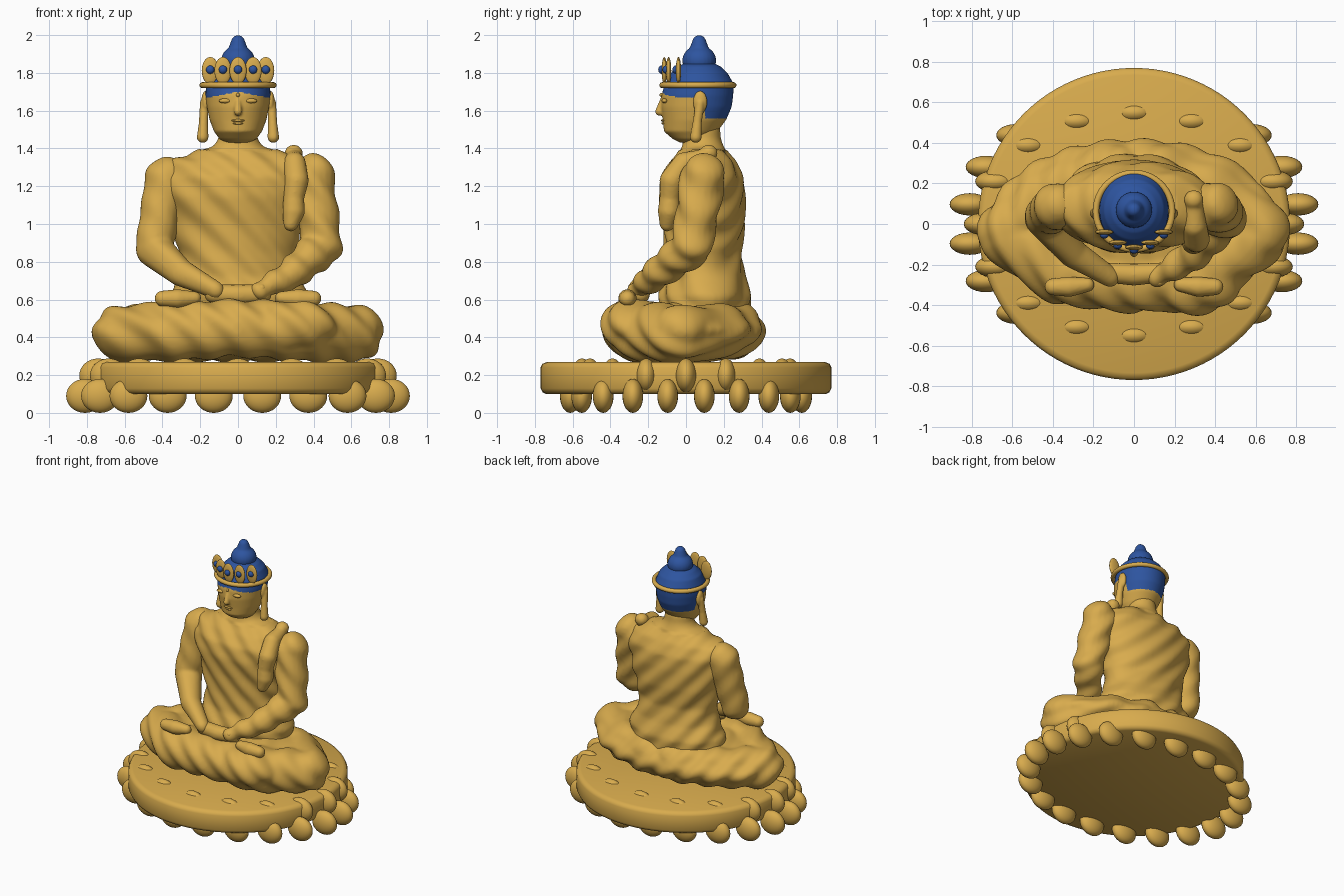
import bpy, bmesh, math
from mathutils import Matrix, Vector

if "Cube" in bpy.data.objects:
    bpy.data.objects.remove(bpy.data.objects["Cube"], do_unlink=True)


def material(name, rgb):
    m = bpy.data.materials.new(name)
    m.use_nodes = True
    m.diffuse_color = (*rgb, 1)
    m.node_tree.nodes["Principled BSDF"].inputs["Base Color"].default_value = (*rgb, 1)
    return m


gold = material("gold", (0.69, 0.41, 0.075))
blue = material("blue", (0.027, 0.09, 0.35))


# ---- shape helpers ----
def blob(bm, loc, radii, seg=24):
    mat = Matrix.Translation(loc) @ Matrix.Diagonal((*radii, 1))
    bmesh.ops.create_uvsphere(bm, u_segments=seg, v_segments=seg * 2 // 3, radius=1, matrix=mat)


def limb(bm, joints):
    """Chain of tapered capsules through (x, y, z, radius) joints."""
    for a, b in zip(joints, joints[1:]):
        tmp = bmesh.new()
        for x, y, z, r in (a, b):
            blob(tmp, (x, y, z), (r, r, r), 18)
        pts = [bm.verts.new(v.co) for v in tmp.verts]
        tmp.free()
        hull = bmesh.ops.convex_hull(bm, input=pts)
        spare = {e for e in hull["geom_interior"] + hull["geom_unused"]
                 if isinstance(e, bmesh.types.BMVert)}
        bmesh.ops.delete(bm, geom=list(spare), context="VERTS")


def loft(bm, rings, seg=48):
    """Closed stack of ellipses given as (z, rx, ry, centre y)."""
    loops = []
    for z, rx, ry, cy in rings:
        turn = [math.tau * i / seg for i in range(seg)]
        loops.append([bm.verts.new((rx * math.cos(t), cy + ry * math.sin(t), z)) for t in turn])
    for lo, hi in zip(loops, loops[1:]):
        for i in range(seg):
            j = (i + 1) % seg
            bm.faces.new((lo[i], lo[j], hi[j], hi[i]))
    bm.faces.new(loops[0][::-1])
    bm.faces.new(loops[-1])


def shade(obj):
    bpy.ops.object.select_all(action="DESELECT")
    obj.select_set(True)
    bpy.context.view_layer.objects.active = obj
    bpy.ops.object.shade_smooth_by_angle(angle=math.radians(50))


def finish(name, bm, mat):
    bmesh.ops.recalc_face_normals(bm, faces=bm.faces[:])
    mesh = bpy.data.meshes.new(name)
    bm.to_mesh(mesh)
    bm.free()
    obj = bpy.data.objects.new(name, mesh)
    bpy.context.collection.objects.link(obj)
    mesh.materials.append(mat)
    shade(obj)
    return obj


def fuse(name, bm, mat, voxel=0.015, rounds=6, fold=0.0):
    """Merge the pieces into one skin, then press diagonal cloth folds into it."""
    obj = finish(name, bm, mat)
    rem = obj.modifiers.new("merge", "REMESH")
    rem.mode = "VOXEL"
    rem.voxel_size = voxel
    soft = obj.modifiers.new("soften", "SMOOTH")
    soft.factor = 0.5
    soft.iterations = rounds
    bpy.context.view_layer.update()
    mesh = bpy.data.meshes.new_from_object(obj.evaluated_get(bpy.context.evaluated_depsgraph_get()))
    obj.modifiers.clear()
    obj.data = mesh
    mesh.name = name
    if fold:
        across = Vector((0.7, 0.25, 0.7))
        moves = [v.normal * fold * math.sin(46 * v.co.dot(across)) for v in mesh.vertices]
        for v, move in zip(mesh.vertices, moves):
            if v.co.z < 1.39:
                v.co += move
    shade(obj)
    return obj


def mirrored(joints):
    return [(-x, y, z, r) for x, y, z, r in joints]


# ---- lotus base ----
bm = bmesh.new()
loft(bm, [(z, r, r, 0) for z, r in
          ((0.10, 0.74), (0.11, 0.76), (0.13, 0.77), (0.24, 0.77), (0.26, 0.76), (0.27, 0.735))], 96)
finish("base_disc", bm, gold)

for name, count, rx, ry, z, shift in (("lower_petals", 20, 0.82, 0.62, 0.09, 0.5),
                                      ("upper_petals", 16, 0.74, 0.55, 0.198, 0)):
    bm = bmesh.new()
    for i in range(count):
        t = math.tau * (i + shift) / count
        blob(bm, (rx * math.cos(t), ry * math.sin(t), z), (0.1, 0.055, 0.09))
    finish(name, bm, gold)

# ---- crossed legs under the robe ----
bm = bmesh.new()
blob(bm, (0, 0, 0.43), (0.72, 0.42, 0.16), 40)
shin = [(0.61, -0.06, 0.42, 0.15), (0.35, -0.24, 0.43, 0.16), (0, -0.29, 0.45, 0.15)]
thigh = [(0.62, -0.03, 0.42, 0.15), (0.42, 0.16, 0.43, 0.14), (0.1, 0.26, 0.44, 0.15)]
for path in (shin, thigh):
    limb(bm, path)
    limb(bm, mirrored(path))
blob(bm, (0.28, -0.3, 0.46), (0.24, 0.15, 0.14))
fuse("crossed_legs", bm, gold, rounds=8, fold=0.009)

# ---- torso and neck ----
bm = bmesh.new()
loft(bm, [(0.48, 0.36, 0.23, 0.10), (0.62, 0.37, 0.245, 0.10), (0.72, 0.32, 0.21, 0.10),
          (0.85, 0.31, 0.20, 0.09), (1.00, 0.35, 0.215, 0.095), (1.15, 0.39, 0.225, 0.085),
          (1.25, 0.41, 0.215, 0.085), (1.33, 0.37, 0.17, 0.09), (1.375, 0.26, 0.13, 0.09),
          (1.41, 0.13, 0.11, 0.09), (1.45, 0.105, 0.10, 0.085), (1.52, 0.10, 0.10, 0.08)])
fuse("robed_torso", bm, gold, fold=0.008)

# ---- arms ----
bm = bmesh.new()
limb(bm, [(0.39, 0.09, 1.25, 0.12), (0.445, 0.03, 0.88, 0.108),
          (0.28, -0.16, 0.73, 0.08), (0.12, -0.26, 0.65, 0.05)])
fuse("left_arm", bm, gold, 0.012, fold=0.007)
bm = bmesh.new()
limb(bm, [(-0.38, 0.09, 1.24, 0.115), (-0.445, 0.03, 0.87, 0.1),
          (-0.3, -0.15, 0.74, 0.072), (-0.12, -0.26, 0.65, 0.05)])
fuse("right_arm", bm, gold, 0.012, fold=0.003)

# ---- hands, wrist beads and lap sash ----
for side, s in (("left", 1), ("right", -1)):
    bm = bmesh.new()
    limb(bm, [(s * 0.23, -0.30, 0.608, 0.035), (s * 0.32, -0.31, 0.605, 0.05),
              (s * 0.40, -0.31, 0.605, 0.042)])
    fuse(side + "_hand", bm, gold, 0.008, 4)
    bm = bmesh.new()
    blob(bm, (s * 0.125, -0.285, 0.66), (0.022, 0.022, 0.022), 16)
    finish(side + "_wrist_bead", bm, gold)
bm = bmesh.new()
limb(bm, [(-0.13, -0.24, 0.63, 0.05), (0, -0.25, 0.625, 0.055), (0.13, -0.24, 0.63, 0.05)])
fuse("lap_sash", bm, gold, 0.01)

# ---- shawl end hanging from the left shoulder ----
bm = bmesh.new()
blob(bm, (0.295, 0.12, 1.375), (0.048, 0.048, 0.045))
limb(bm, [(0.295, 0.12, 1.36, 0.04), (0.30, -0.01, 1.32, 0.06), (0.31, -0.075, 1.23, 0.065),
          (0.295, -0.085, 1.14, 0.055), (0.295, -0.09, 1.07, 0.06), (0.28, -0.1, 1.0, 0.04)])
fuse("shoulder_shawl", bm, gold, 0.01, 4)

# ---- head with hair coloured by region ----
bm = bmesh.new()
loft(bm, [(1.43, 0.06, 0.06, 0.03), (1.45, 0.098, 0.10, 0.03), (1.49, 0.127, 0.142, 0.025),
          (1.55, 0.15, 0.167, 0.045), (1.62, 0.165, 0.187, 0.055), (1.68, 0.172, 0.19, 0.06),
          (1.74, 0.17, 0.183, 0.07), (1.80, 0.148, 0.15, 0.07), (1.835, 0.112, 0.112, 0.07),
          (1.86, 0.06, 0.06, 0.07)])
limb(bm, [(0, -0.125, 1.66, 0.012), (0, -0.142, 1.595, 0.022)])
head = fuse("head", bm, gold, 0.007)
head.data.materials.append(blue)
for face in head.data.polygons:
    c = face.center
    crown_hair = c.z > 1.70 - 0.2 * abs(c.x)
    nape_hair = c.y > 0.1 and c.z > 1.56
    face.material_index = 1 if crown_hair or nape_hair else 0

# ---- face features ----
bm = bmesh.new()
for s in (-1, 1):
    blob(bm, (s * 0.068, -0.113, 1.652), (0.034, 0.016, 0.013), 16)
blob(bm, (0, -0.13, 1.683), (0.01, 0.01, 0.01), 12)
blob(bm, (0, -0.121, 1.548), (0.036, 0.011, 0.007), 16)
blob(bm, (0, -0.119, 1.533), (0.028, 0.011, 0.007), 16)
finish("eyelids_and_lips", bm, gold)

# ---- long ears ----
for side, s in (("left", 1), ("right", -1)):
    bm = bmesh.new()
    blob(bm, (s * 0.172, 0.075, 1.645), (0.022, 0.038, 0.06))
    limb(bm, [(s * 0.178, 0.075, 1.64, 0.024), (s * 0.183, 0.06, 1.54, 0.024),
              (s * 0.187, 0.052, 1.46, 0.031)])
    fuse(side + "_ear", bm, gold, 0.006, 4)

# ---- topknot ----
bm = bmesh.new()
blob(bm, (0, 0.07, 1.865), (0.09, 0.09, 0.08))
limb(bm, [(0, 0.07, 1.91, 0.055), (0, 0.07, 1.963, 0.037)])
fuse("topknot", bm, blue, 0.007, 4)

# ---- crown ----
bpy.ops.mesh.primitive_torus_add(location=(0, 0.063, 1.735), major_radius=0.188,
                                 minor_radius=0.016, major_segments=64, minor_segments=16)
band = bpy.context.object
band.name = "crown_band"
band.data.materials.append(gold)
shade(band)
leaves, gems = bmesh.new(), bmesh.new()
for x, y in ((-0.147, -0.04), (-0.08, -0.092), (0, -0.115), (0.08, -0.092), (0.147, -0.04)):
    blob(leaves, (x, y, 1.812), (0.045, 0.014, 0.072))
    blob(gems, (x, y - 0.014, 1.817), (0.022, 0.018, 0.022), 16)
finish("crown_leaves", leaves, gold)
finish("crown_gems", gems, blue)
